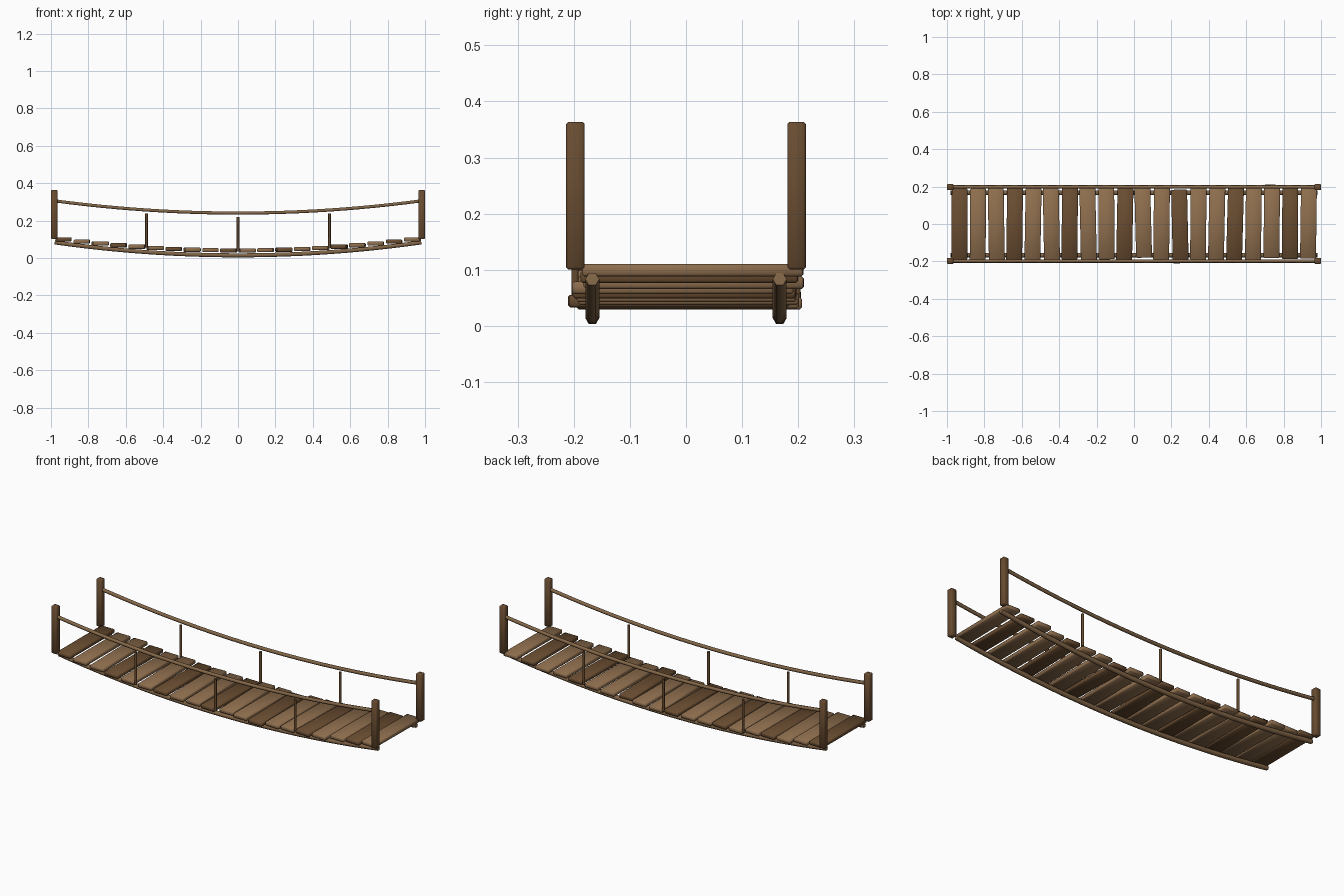
import bpy, random
from mathutils import Vector

random.seed(4)
if "Cube" in bpy.data.objects:
    bpy.data.objects.remove(bpy.data.objects["Cube"])


def material(name, rgb):
    m = bpy.data.materials.new(name)
    m.use_nodes = True
    m.diffuse_color = (*rgb, 1)
    bsdf = m.node_tree.nodes["Principled BSDF"]
    bsdf.inputs["Base Color"].default_value = (*rgb, 1)
    bsdf.inputs["Roughness"].default_value = 0.9
    return m


LIGHT = material("light_wood", (0.27, 0.155, 0.075))
DARK = material("dark_wood", (0.14, 0.072, 0.03))
ROPE = material("rope_brown", (0.23, 0.135, 0.065))


def block(name, centre, size, mat, bevel, turn=0):
    """Bevelled, softly shaded wooden block."""
    bpy.ops.mesh.primitive_cube_add(size=1, location=centre)
    ob = bpy.context.object
    ob.name = name
    ob.scale = size
    bpy.ops.object.transform_apply(location=False, rotation=False, scale=True)
    ob.rotation_euler.z = turn
    mod = ob.modifiers.new("worn_edges", "BEVEL")
    mod.width = bevel
    mod.segments = 1
    ob.data.materials.append(mat)
    bpy.ops.object.shade_smooth()


def tube(name, points, radius, mat):
    """Six-sided tube through the given points."""
    cu = bpy.data.curves.new(name, "CURVE")
    cu.dimensions = "3D"
    cu.bevel_depth = radius
    cu.bevel_resolution = 1
    cu.use_fill_caps = True
    sp = cu.splines.new("POLY")
    sp.points.add(len(points) - 1)
    for p, co in zip(sp.points, points):
        p.co = (*co, 1)
    ob = bpy.data.objects.new(name, cu)
    bpy.context.collection.objects.link(ob)
    cu.materials.append(mat)
    bpy.ops.object.select_all(action="DESELECT")
    ob.select_set(True)
    bpy.context.view_layer.objects.active = ob
    bpy.ops.object.convert(target="MESH")
    bpy.ops.object.shade_smooth_by_angle(angle=1.1)


def sag(x, low, rise):
    return low + rise * x * x


def hanging(y, low, rise, half):
    xs = [half * (i / 12 - 1) for i in range(25)]
    return [Vector((x, y, sag(x, low, rise))) for x in xs]


# Deck planks, every third one dark, laid a little unevenly
COUNT = 20
shifts = {10: 0.013, 12: -0.013, 17: 0.014, 19: 0.012}
for i in range(COUNT):
    x = (i - (COUNT - 1) / 2) * 0.0982
    y = shifts.get(i, random.uniform(-0.006, 0.006))
    block(f"plank_{i + 1}", (x, y, sag(x, 0.04, 0.068)),
          (0.085, random.uniform(0.385, 0.4), 0.022),
          DARK if i % 3 == 0 else LIGHT, 0.004, random.uniform(-0.03, 0.03))

for side, s in (("front", -1), ("back", 1)):
    # Ropes under the deck and along the handrail
    tube(f"{side}_deck_rope", hanging(s * 0.167, 0.014, 0.072, 0.98), 0.0125, ROPE)
    tube(f"{side}_hand_rope", hanging(s * 0.198, 0.24, 0.068, 0.98), 0.0095, ROPE)

    # Corner posts
    for end, e in (("right", -1), ("left", 1)):
        block(f"{side}_{end}_post", (e * 0.983, s * 0.197, 0.232),
              (0.034, 0.033, 0.263), DARK, 0.004)

    # Thin uprights between deck and handrail
    for n, x in enumerate((-0.49, 0, 0.49)):
        z = sag(x, 0.04, 0.068)
        tube(f"{side}_upright_{n + 1}",
             [Vector((x, s * 0.198, z)), Vector((x, s * 0.198, z + 0.18))], 0.0075, DARK)
